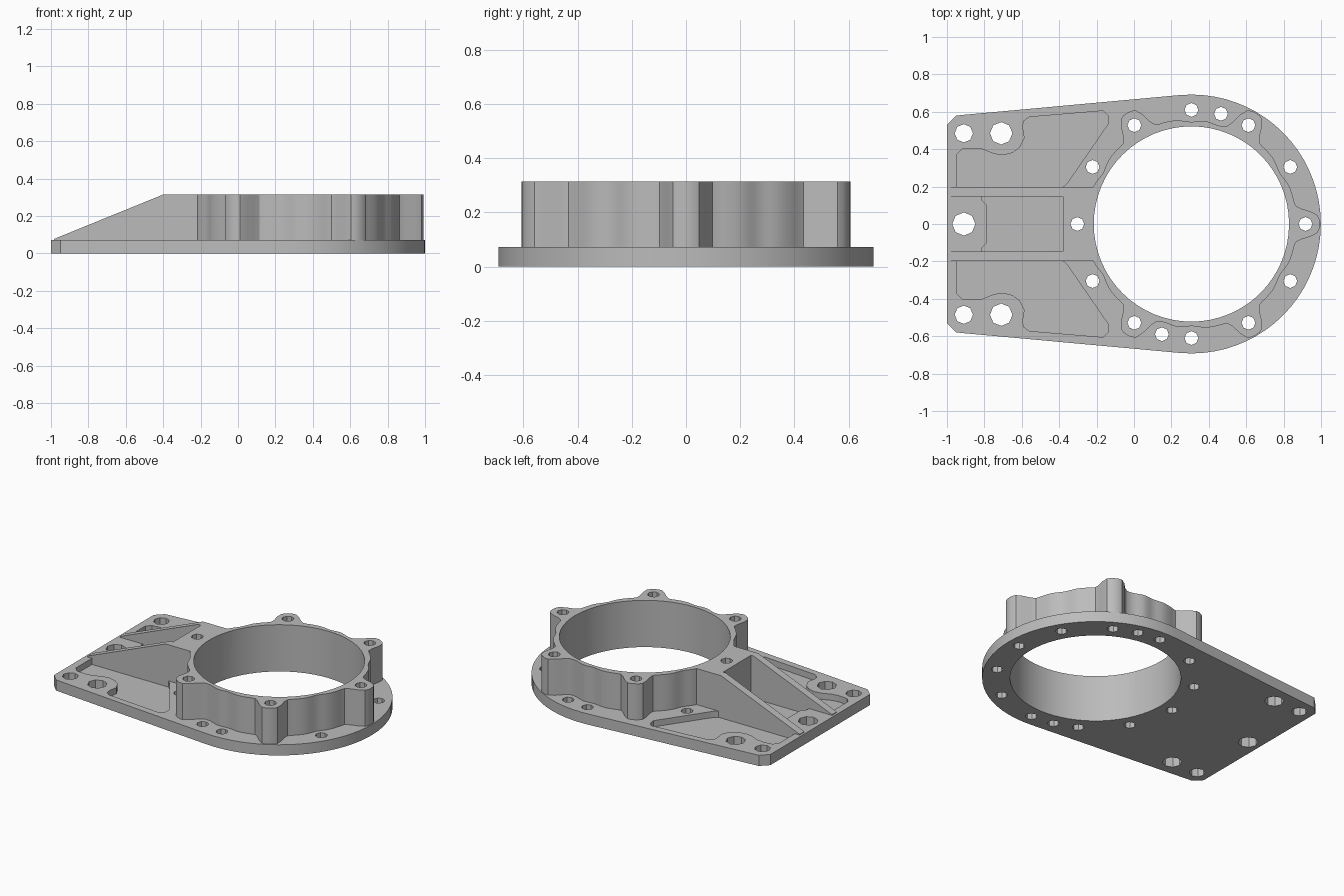
import bpy
import bmesh
from math import sin, cos, pi, radians, degrees, exp

if "Cube" in bpy.data.objects:
    bpy.data.objects.remove(bpy.data.objects["Cube"])

CX = 0.307                      # centre of the big bore
PLATE, TOP, FLOOR = 0.072, 0.315, 0.03

metal = bpy.data.materials.new("grey metal")
metal.use_nodes = True
metal.diffuse_color = (0.5, 0.5, 0.5, 1)
metal.node_tree.nodes["Principled BSDF"].inputs["Base Color"].default_value = (0.5, 0.5, 0.5, 1)


def prism(name, points, low, high, axis="z"):
    """Extrude a closed 2D outline along z, or an xz outline along y."""
    def place(p, h):
        return (p[0], p[1], h) if axis == "z" else (p[0], h, p[1])
    bm = bmesh.new()
    face = bm.faces.new([bm.verts.new(place(p, low)) for p in points])
    moved = bmesh.ops.extrude_face_region(bm, geom=[face])["geom"]
    shift = (0, 0, high - low) if axis == "z" else (0, high - low, 0)
    bmesh.ops.translate(bm, vec=shift,
                        verts=[v for v in moved if isinstance(v, bmesh.types.BMVert)])
    bmesh.ops.recalc_face_normals(bm, faces=bm.faces)
    mesh = bpy.data.meshes.new(name)
    bm.to_mesh(mesh)
    bm.free()
    mesh.materials.append(metal)
    ob = bpy.data.objects.new(name, mesh)
    bpy.context.collection.objects.link(ob)
    return ob


def combine(target, tool, operation):
    """Apply one boolean and remove the tool."""
    mod = target.modifiers.new("cut", "BOOLEAN")
    mod.operation, mod.object, mod.solver = operation, tool, "EXACT"
    bpy.context.view_layer.update()
    deps = bpy.context.evaluated_depsgraph_get()
    mesh = bpy.data.meshes.new_from_object(target.evaluated_get(deps))
    target.modifiers.clear()
    target.data = mesh
    bpy.data.objects.remove(tool)


def circle(x, y, r, n):
    return [(x + r * cos(2 * pi * i / n), y + r * sin(2 * pi * i / n)) for i in range(n)]


def mirrored(points):
    return [(x, -y) for x, y in points]


# Base plate: round end with tapering sides and clipped corners
arc = [(CX + 0.692 * cos(radians(a)), 0.692 * sin(radians(a))) for a in range(-95, 96, 5)]
outline = arc + [(-0.95, 0.58), (-1, 0.53), (-1, -0.53), (-0.95, -0.58)]
bracket = prism("mounting_bracket", outline, 0, PLATE)

# Shallow side pockets, curved around the mounting holes
pocket = [(-0.95, 0.19), (-0.39, 0.19), (-0.36, 0.215), (-0.335, 0.25), (-0.135, 0.54),
          (-0.14, 0.58), (-0.165, 0.605), (-0.56, 0.572), (-0.59, 0.55), (-0.595, 0.52),
          (-0.585, 0.46), (-0.61, 0.41), (-0.65, 0.38), (-0.7, 0.368), (-0.75, 0.375),
          (-0.81, 0.4), (-0.86, 0.405), (-0.92, 0.4), (-0.95, 0.37)]
for side in (pocket, mirrored(pocket)):
    combine(bracket, prism("pocket_cutter", side, FLOOR, 0.2), "DIFFERENCE")

# Middle pocket between the ribs
half = [(-0.37, 0.16), (-0.81, 0.16), (-0.815, 0.13), (-0.785, 0.1)]
middle = half + mirrored(half)[::-1]
combine(bracket, prism("middle_pocket_cutter", middle, FLOOR, 0.2), "DIFFERENCE")


# Raised ring: wall with screw bosses and hollows beside the plate holes
def bump(angle, centres, width, power):
    return sum(exp(-(abs((angle - c + 180) % 360 - 180) / width) ** power) for c in centres)


ring = []
for i in range(180):
    a = i * 2
    r = 0.562 + 0.124 * bump(a, (0, 60, 120, 240, 300), 7.3, 4)
    r -= 0.016 * bump(a, (30, 75, 90, 150, 210, 255, 270, 330), 6, 2)
    ring.append((CX + r * cos(radians(a)), r * sin(radians(a))))
raised = prism("raised_ring", ring, 0.02, TOP)

# Web joining the ring to the ribs
web = [(-0.38, -0.198), (-0.1, -0.198), (-0.1, 0.198), (-0.38, 0.198)]
combine(raised, prism("web", web, 0.02, TOP), "UNION")

# Sloping ribs
rib = [(-0.985, 0.02), (-0.985, 0.077), (-0.4, TOP), (-0.2, TOP), (-0.2, 0.02)]
for low, high in ((0.148, 0.198), (-0.198, -0.148)):
    combine(raised, prism("rib", rib, low, high, "y"), "UNION")
combine(bracket, raised, "UNION")

# Bore and all through holes
combine(bracket, prism("bore_cutter", circle(CX, 0, 0.522, 64), -0.1, 0.5), "DIFFERENCE")
holes = [(-0.91, 0, 0.062)]
for s in (1, -1):
    holes += [(-0.91, s * 0.485, 0.049), (-0.71, s * 0.485, 0.06)]
for a in (0, 30, 60, 75, 90, 120, 150, 180, 210, 240, 255, 270, 300, 330):
    holes.append((CX + 0.61 * cos(radians(a)), 0.61 * sin(radians(a)), 0.037))
for x, y, r in holes:
    combine(bracket, prism("hole_cutter", circle(x, y, r, 8), -0.1, 0.5), "DIFFERENCE")

# Smooth walls with sharp edges
bpy.ops.object.select_all(action="DESELECT")
bracket.select_set(True)
bpy.context.view_layer.objects.active = bracket
bpy.ops.object.shade_smooth_by_angle(angle=radians(30))
